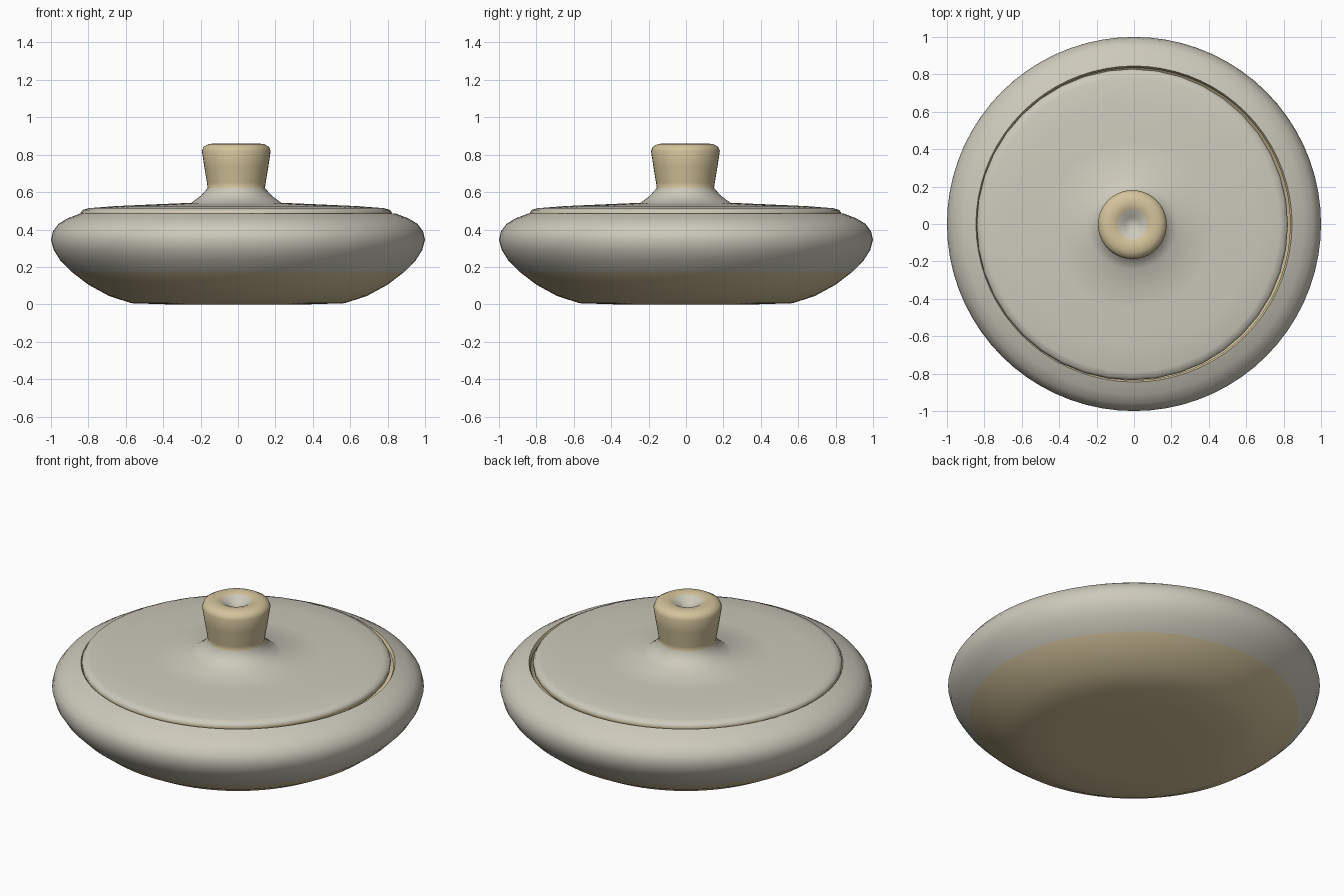
import bpy, math

if "Cube" in bpy.data.objects:
    bpy.data.objects.remove(bpy.data.objects["Cube"])


def material(name, rgb):
    m = bpy.data.materials.new(name)
    m.diffuse_color = (*rgb, 1)
    m.use_nodes = True
    m.node_tree.nodes["Principled BSDF"].inputs["Base Color"].default_value = m.diffuse_color
    return m


GLAZE = material("pale grey glaze", (0.61, 0.59, 0.50))
CLAY = material("bare tan clay", (0.66, 0.55, 0.33))


def lathe(name, profile, sides, clay_rule, center=(0, 0)):
    """Spin (radius, z) points around z; clay_rule(radius, z, segment) picks bare clay faces."""
    verts, rings, faces, mats = [], [], [], []
    for r, z in profile:
        n = 1 if r == 0 else sides
        rings.append(range(len(verts), len(verts) + n))
        for i in range(n):
            a = 2 * math.pi * i / sides
            verts.append((center[0] + r * math.cos(a), center[1] + r * math.sin(a), z))
    for k in range(len(profile) - 1):
        a, b = rings[k], rings[k + 1]
        r = (profile[k][0] + profile[k + 1][0]) / 2
        z = (profile[k][1] + profile[k + 1][1]) / 2
        for i in range(sides):
            j = (i + 1) % sides
            if len(a) == 1:
                f = (a[0], b[j], b[i])
            elif len(b) == 1:
                f = (a[i], a[j], b[0])
            else:
                f = (a[i], a[j], b[j], b[i])
            faces.append(f)
            mats.append(1 if clay_rule(r, z, k) else 0)
    me = bpy.data.meshes.new(name)
    me.from_pydata(verts, [], faces)
    me.materials.append(GLAZE)
    me.materials.append(CLAY)
    me.polygons.foreach_set("material_index", mats)
    ob = bpy.data.objects.new(name, me)
    bpy.context.collection.objects.link(ob)
    bpy.context.view_layer.objects.active = ob
    ob.select_set(True)
    bpy.ops.object.shade_smooth_by_angle(angle=math.radians(50))
    ob.select_set(False)
    return ob


# Bowl: outside from the base up to the rim, then down the bare inside
bowl = [(0, 0), (0.38, 0), (0.57, 0.006), (0.69, 0.045), (0.80, 0.105), (0.885, 0.17),
        (0.95, 0.235), (0.985, 0.29), (1.0, 0.345), (0.99, 0.39), (0.96, 0.43),
        (0.91, 0.46), (0.845, 0.485), (0.835, 0.465), (0.90, 0.42), (0.93, 0.35),
        (0.88, 0.25), (0.75, 0.14), (0.55, 0.07), (0, 0.06)]
lathe("bowl", bowl, 72, lambda r, z, k: k >= 12 or z < 0.17)

# Lid with knob, sitting slightly off centre in the opening
lid = [(0, 0.46), (0.80, 0.44), (0.83, 0.47), (0.832, 0.49), (0.822, 0.505), (0.79, 0.514),
       (0.65, 0.525), (0.45, 0.534), (0.24, 0.543), (0.19, 0.58), (0.153, 0.622),
       (0.157, 0.65), (0.172, 0.74), (0.184, 0.82), (0.175, 0.842), (0.15, 0.856),
       (0.115, 0.861), (0.08, 0.852), (0.04, 0.825), (0, 0.805)]
lathe("lid", lid, 40, lambda r, z, k: k <= 2 or (z > 0.625 and r > 0.09), (-0.009, -0.003))
